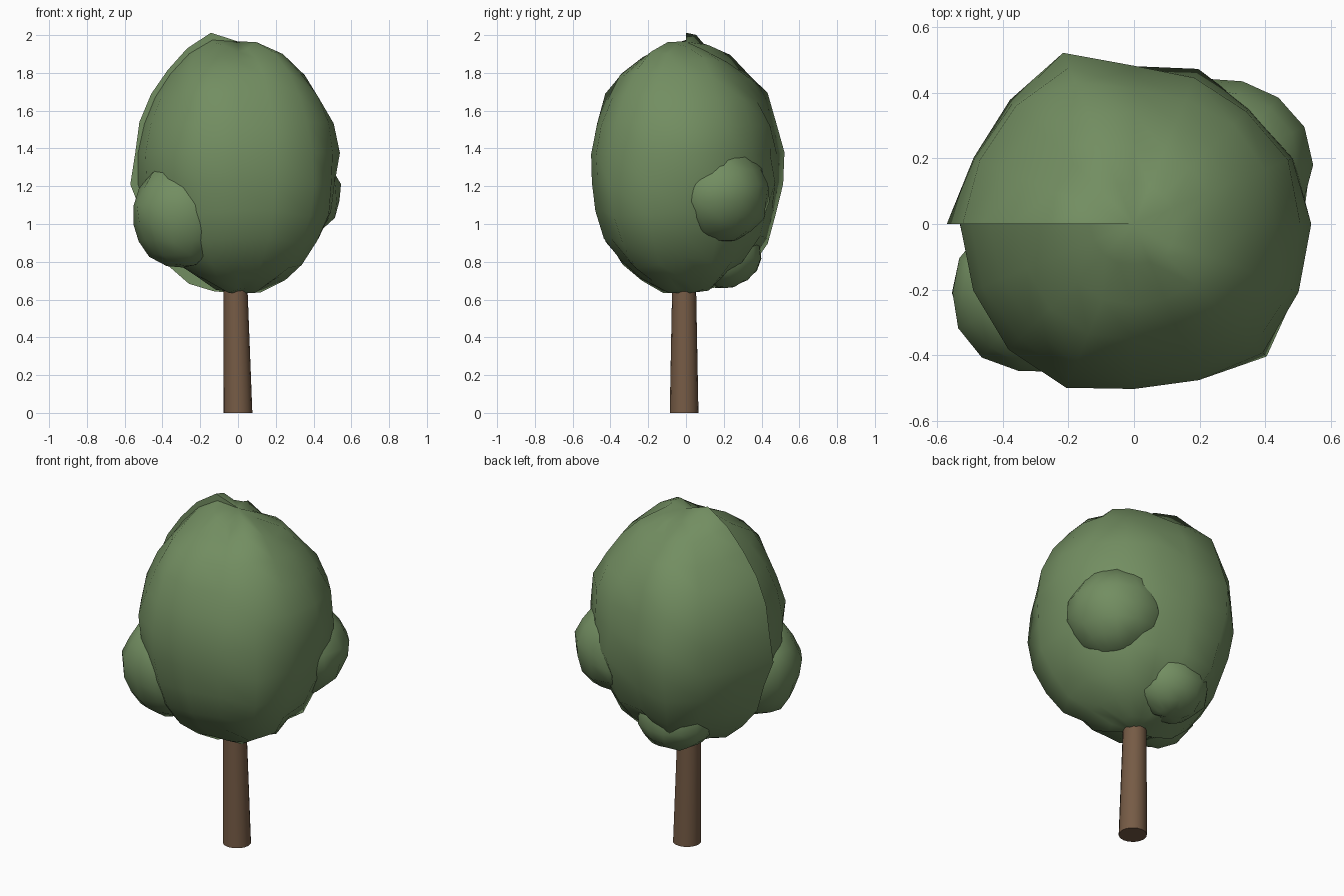
import bpy, bmesh, math, random

if "Cube" in bpy.data.objects:
    bpy.data.objects.remove(bpy.data.objects["Cube"])

random.seed(4)


def material(name, rgb):
    m = bpy.data.materials.new(name)
    m.diffuse_color = (*rgb, 1)
    m.use_nodes = True
    m.node_tree.nodes["Principled BSDF"].inputs["Base Color"].default_value = m.diffuse_color
    return m


LEAF = material("leaf_green", (0.17, 0.27, 0.12))
BARK = material("bark_brown", (0.18, 0.105, 0.06))


def finish(name, bm, mat, angle):
    bmesh.ops.recalc_face_normals(bm, faces=bm.faces)
    me = bpy.data.meshes.new(name)
    bm.to_mesh(me)
    bm.free()
    me.materials.append(mat)
    ob = bpy.data.objects.new(name, me)
    bpy.context.collection.objects.link(ob)
    bpy.ops.object.select_all(action='DESELECT')
    ob.select_set(True)
    bpy.context.view_layer.objects.active = ob
    bpy.ops.object.shade_smooth_by_angle(angle=math.radians(angle))
    return ob


def lumpy(name, centre, radii, plan, rings, jitter, bumps=()):
    """Ellipsoid whose plan outline follows factors from -180 degrees round.
    Each bump is (x, y, z, height, width) on the unit sphere."""
    bm = bmesh.new()

    def point(lat, lon, f, rough):
        c = math.cos(lat)
        d = (c * math.cos(lon), c * math.sin(lon), math.sin(lat))
        s = 1 + (f - 1) * c ** 0.7 + random.uniform(-rough, rough)
        for x, y, z, h, w in bumps:
            s += h * math.exp(-((d[0] - x) ** 2 + (d[1] - y) ** 2 + (d[2] - z) ** 2) / w ** 2)
        return bm.verts.new([centre[k] + radii[k] * s * d[k] for k in range(3)])

    n = len(plan) - 1
    m = n if plan[0] == plan[-1] else n + 1   # an open outline keeps its step
    rows = [[point(math.pi * (0.5 - i / rings), -math.pi + 2 * math.pi * j / n, plan[j], jitter)
             for j in range(m)] for i in range(1, rings)]
    top = point(math.pi / 2, 0, 1, 0)
    bottom = point(-math.pi / 2, 0, 1, 0)
    for j in range(m):
        k = (j + 1) % m
        bm.faces.new((top, rows[0][j], rows[0][k]))
        bm.faces.new((bottom, rows[-1][k], rows[-1][j]))
        for a, b in zip(rows, rows[1:]):
            bm.faces.new((a[j], b[j], b[k], a[k]))
    return finish(name, bm, LEAF, 60)


# Main crown, with a step where its outline closes on the left
outline = [.52, .53, .535, .55, .515, .52, .57, .55, .53,
           .53, .51, .50, .495, .56, .53, .535, .56]
lumpy("crown", (0, 0, 1.295), (0.53, 0.53, 0.655), [r / 0.53 for r in outline], 13, 0.028,
      bumps=[(-0.25, 0.03, 0.97, 0.09, 0.22), (0.7, 0, -0.7, -0.02, 0.4),
             (0.2, 0.1, -0.97, 0.03, 0.25), (-0.7, 0, 0.7, 0.03, 0.3)])

# Broad leaf clumps pushing slightly out of the crown
clumps = {
    "front_left_clump": ((-0.29, -0.21, 1.05), (0.27, 0.245, 0.28)),
    "right_clump": ((0.27, 0.18, 1.165), (0.275, 0.265, 0.26)),
    "low_back_clump": ((-0.08, 0.20, 0.85), (0.22, 0.20, 0.19)),
}
for name, (c, r) in clumps.items():
    lumpy(name, c, r, [1.0] * 15, 9, 0.045)

# Tapered trunk, leaning slightly to the left
bm = bmesh.new()
bmesh.ops.create_cone(bm, cap_ends=True, segments=16, radius1=0.076, radius2=0.057, depth=1.0)
for v in bm.verts:
    v.co.z += 0.5
    v.co.x -= 0.02 * v.co.z
    v.co.y -= 0.01
finish("trunk", bm, BARK, 40)
